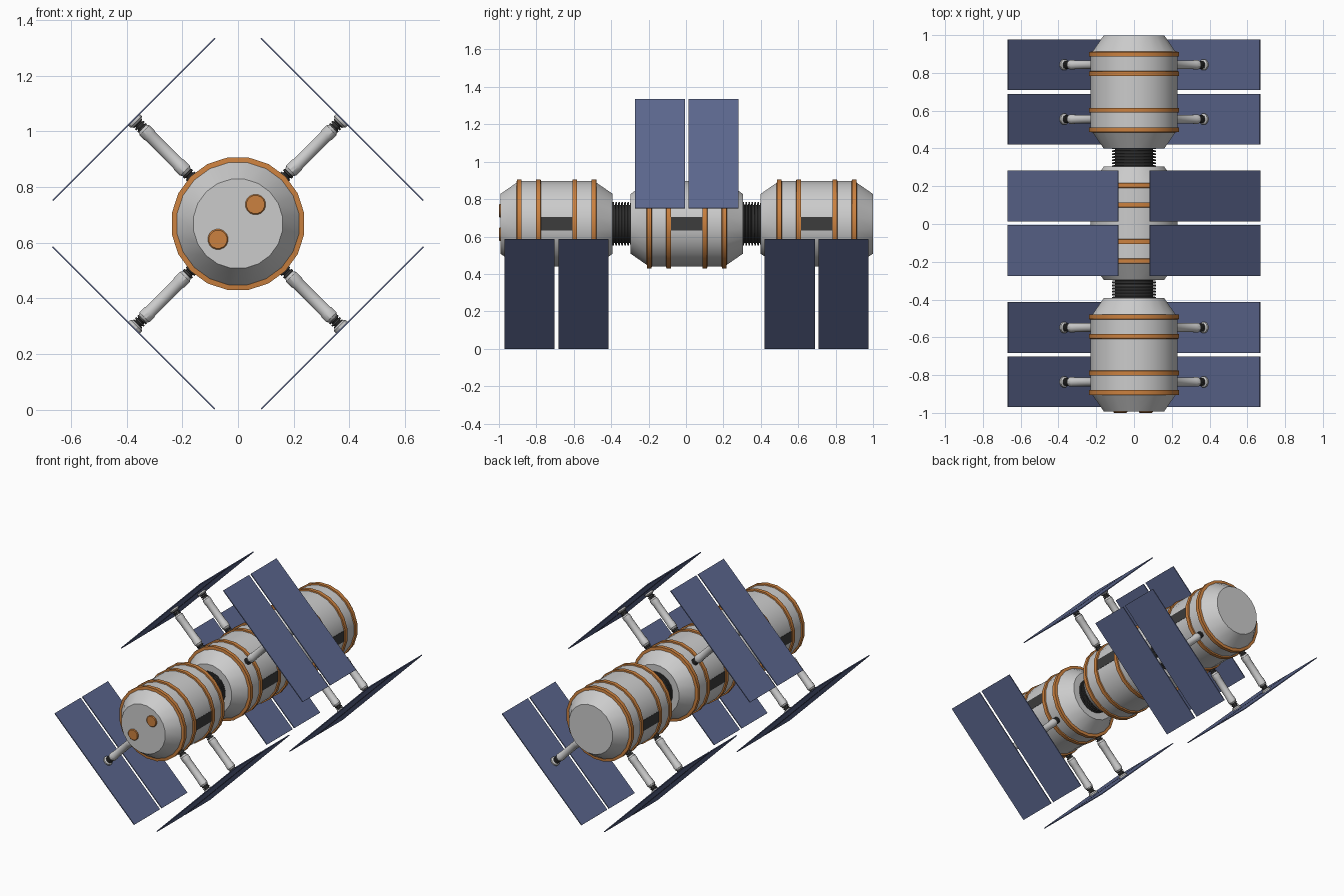
import bpy, bmesh, math
from mathutils import Vector, Matrix

if "Cube" in bpy.data.objects:
    bpy.data.objects.remove(bpy.data.objects["Cube"])

CZ = 0.668                        # height of the station axis
MODULES = [("front", -0.692, -1), ("middle", 0.004, 1), ("rear", 0.699, -1)]


def material(name, rgb):
    m = bpy.data.materials.new(name)
    m.diffuse_color = (*rgb, 1)
    m.use_nodes = True
    m.node_tree.nodes["Principled BSDF"].inputs["Base Color"].default_value = m.diffuse_color
    return m


ORANGE = material("orange", (0.6, 0.22, 0.05))
DARK = material("dark", (0.045, 0.045, 0.045))
NAVY = material("navy", (0.11, 0.14, 0.28))


def finish(name, bm, mat=None, smooth=True):
    bmesh.ops.recalc_face_normals(bm, faces=bm.faces)
    me = bpy.data.meshes.new(name)
    bm.to_mesh(me)
    bm.free()
    ob = bpy.data.objects.new(name, me)
    bpy.context.collection.objects.link(ob)
    if mat:
        me.materials.append(mat)
    if smooth:
        bpy.ops.object.select_all(action='DESELECT')
        ob.select_set(True)
        bpy.context.view_layer.objects.active = ob
        bpy.ops.object.shade_smooth_by_angle(angle=math.radians(30))
    return ob


def lathe(name, profile, origin, axis, n=20, mat=None, closed=False):
    """Spin (radius, distance) points around an axis through origin."""
    bm = bmesh.new()
    rot = Vector((0, 0, 1)).rotation_difference(Vector(axis)).to_matrix()
    rings = []
    for r, t in profile:
        angles = [(i + 0.5) * math.tau / n for i in range(n)]
        rings.append([bm.verts.new(Vector(origin) + rot @ Vector(
            (r * math.cos(a), r * math.sin(a), t))) for a in angles])
    pairs = list(zip(rings, rings[1:]))
    if closed:
        pairs.append((rings[-1], rings[0]))
    for a, b in pairs:
        for i in range(n):
            j = (i + 1) % n
            bm.faces.new((a[i], a[j], b[j], b[i]))
    if not closed:
        bm.faces.new(rings[0])
        bm.faces.new(rings[-1])
    return finish(name, bm, mat)


def box(name, size, matrix, mat):
    bm = bmesh.new()
    bmesh.ops.create_cube(bm, size=1, matrix=matrix @ Matrix.Diagonal((*size, 1)))
    return finish(name, bm, mat, smooth=False)


def bellows(r_in, r_out, start, end, ribs):
    """Ribbed hose profile."""
    step = (end - start) / ribs
    pts = []
    for i in range(ribs):
        t = start + i * step
        pts += [(r_in, t), (r_in, t + step * 0.3),
                (r_out, t + step * 0.4), (r_out, t + step * 0.9)]
    return pts + [(r_in, end)]


Y = (0, 1, 0)
for label, cy, up in MODULES:
    centre = (0, cy, CZ)
    # pressure hull
    lathe(label + "_hull", [(0.162, -0.3), (0.232, -0.2), (0.232, 0.2), (0.162, 0.3)],
          centre, Y)
    # orange hoops
    for k, t in enumerate((-0.2, -0.097, 0.097, 0.2)):
        lathe(f"{label}_hoop_{k}", [(0.222, t - 0.014), (0.241, t - 0.012),
              (0.241, t + 0.012), (0.222, t + 0.014)], centre, Y, mat=ORANGE, closed=True)
    for side, sx in (("right", 1), ("left", -1)):
        # side window
        box(f"{label}_window_{side}", (0.02, 0.17, 0.072),
            Matrix.Translation((sx * 0.2205, cy, CZ)), DARK)
        # solar arms and panels
        axis = Vector((sx, 0, up)).normalized()
        for k, dy in enumerate((-0.144, 0.144)):
            tag = f"{label}_{side}_{k}"
            base = (0, cy + dy, CZ)
            lathe("arm_lower_joint_" + tag, bellows(0.016, 0.022, 0.20, 0.275, 5),
                  base, axis, 12, DARK)
            lathe("arm_tube_" + tag, [(0.018, 0.258), (0.026, 0.27), (0.026, 0.30),
                  (0.024, 0.305), (0.024, 0.445), (0.026, 0.45), (0.026, 0.475),
                  (0.018, 0.487)], base, axis, 12)
            lathe("arm_upper_joint_" + tag, bellows(0.016, 0.022, 0.48, 0.515, 3),
                  base, axis, 12, DARK)
            lathe("arm_foot_" + tag, [(0.022, 0.511), (0.03, 0.518), (0.03, 0.529)],
                  base, axis, 12)
            turn = Matrix.Rotation(math.atan2(sx, up), 4, 'Y')
            box("solar_panel_" + tag, (0.825, 0.268, 0.006),
                Matrix.Translation(Vector(base) + axis * 0.53) @ turn, NAVY)

# flexible tunnels between modules
for name, a, b in (("front_tunnel", -0.40, -0.288), ("rear_tunnel", 0.296, 0.407)):
    lathe(name, bellows(0.103, 0.117, a, b, 7), (0, 0, CZ), Y, mat=DARK)

# round ports on the front face
for k, (x, z) in enumerate(((0.063, 0.737), (-0.072, 0.612))):
    lathe(f"front_port_{k}", [(0.037, 0.01), (0.037, -0.004), (0.033, -0.008)],
          (x, -0.992, z), Y, 16, ORANGE)
